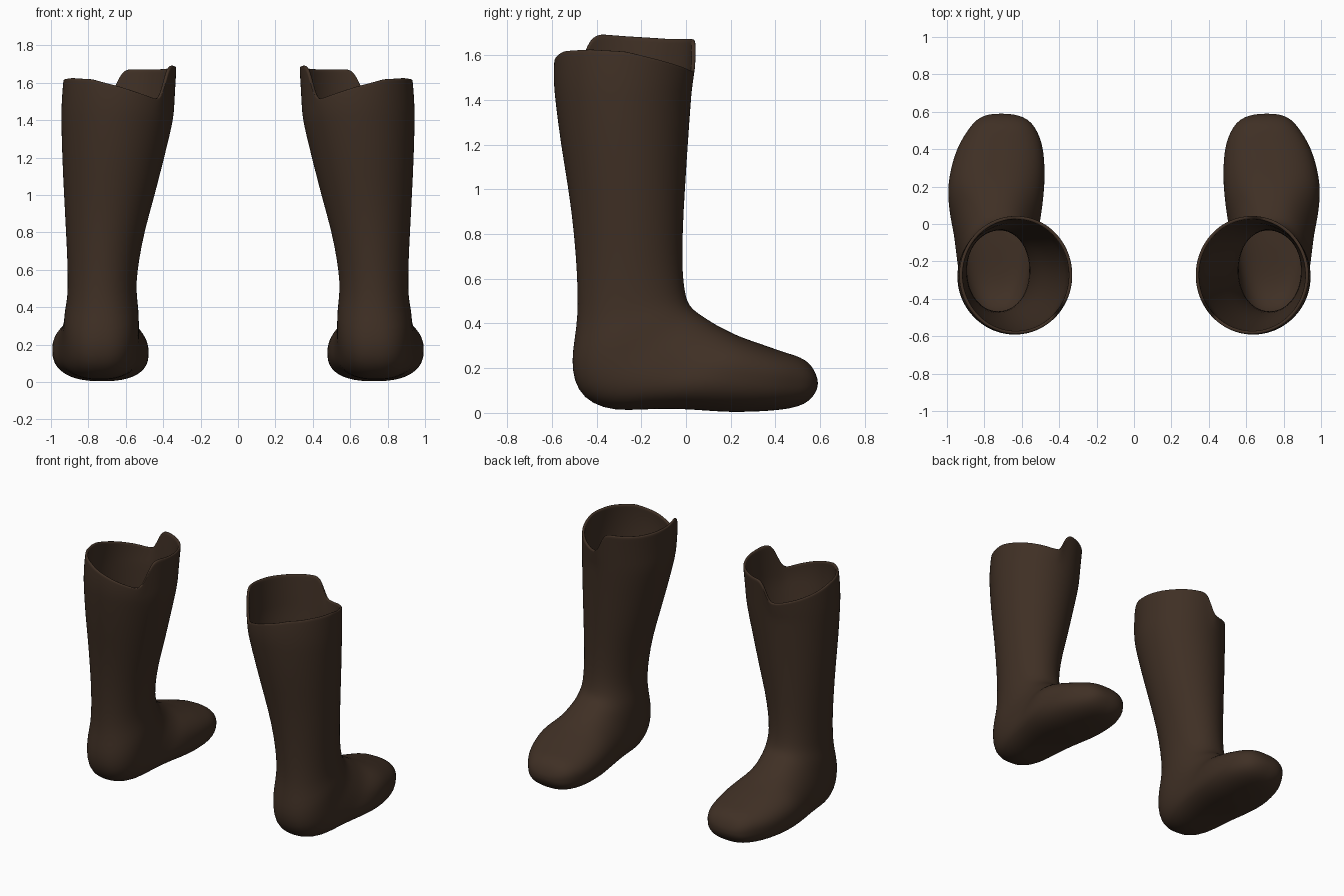
import bpy, bmesh, math

SEG = 72
CAP_CENTRE = (0.71, 0.59, 0.133)

leather = bpy.data.materials.new("dark brown leather")
leather.diffuse_color = (0.05, 0.029, 0.018, 1)

# Cross-sections from shaft to toe:
# back/sole point (y, z), front/instep point (y, z), inner x, outer x
SECTIONS = [
    (-.585, 1.40, .022, 1.40, .345, .945),
    (-.560, 1.20, .008, 1.20, .395, .940),
    (-.525, 1.00, -.005, 1.00, .445, .930),
    (-.500, .80, -.015, .82, .500, .920),
    (-.487, .62, -.017, .68, .530, .912),
    (-.483, .48, -.012, .58, .545, .910),
    (-.490, .38, .000, .515, .540, .912),
    (-.507, .28, .015, .480, .532, .925),
    (-.510, .19, .040, .455, .530, .930),
    (-.485, .10, .070, .435, .530, .935),
    (-.420, .04, .100, .415, .528, .945),
    (-.320, .01, .140, .390, .520, .955),
    (-.200, .015, .180, .370, .512, .965),
    (-.080, .020, .220, .350, .495, .985),
    (.050, .014, .270, .330, .483, .997),
    (.180, .003, .330, .310, .476, .987),
    (.290, .005, .400, .285, .480, .965),
    (.390, .010, .460, .265, .490, .935),
    (.470, .020, .510, .250, .515, .895),
    (.530, .038, .550, .225, .545, .860),
    (.570, .072, .575, .190, .590, .820),
    (.588, .110, .588, .155, .650, .770),
]

# Rim height by angle: low outer edge, raised flap on the inner side
RIM = [(0, 1.618), (45, 1.56), (70, 1.53), (82, 1.53), (86, 1.58), (92, 1.66),
       (98, 1.672), (140, 1.672), (180, 1.685), (203, 1.695), (211, 1.665),
       (222, 1.53), (228, 1.51), (270, 1.58), (300, 1.62), (330, 1.627), (360, 1.618)]


def rim_height(deg):
    for (a, za), (b, zb) in zip(RIM, RIM[1:]):
        if a <= deg <= b:
            return za + (zb - za) * (deg - a) / (b - a)


def spow(v, p):
    return math.copysign(abs(v) ** p, v)


def ring(sec, power):
    """Superellipse spanning the back and front points of a section."""
    by, bz, fy, fz, x0, x1 = sec
    pts = []
    for j in range(SEG):
        a = math.tau * j / SEG
        c, s = spow(math.cos(a), power), spow(math.sin(a), power)
        pts.append(((x0 + x1) / 2 + (x1 - x0) / 2 * c,
                    (by + fy) / 2 + (fy - by) / 2 * s,
                    (bz + fz) / 2 + (fz - bz) / 2 * s))
    return pts


def boot_rings():
    rings = []
    # Upper shaft stretched to the shaped rim
    for t in (1, .95, .75, .5, .25):
        flat = ring((-.585 - .007 * math.sin(math.pi * t * .8), 0, .022 + .022 * t, 0,
                     .345 - .016 * t, .945 - .012 * t * t), 1)
        rings.append([(x, y, 1.4 + (rim_height(360 * j / SEG) - 1.4) * t)
                      for j, (x, y, z) in enumerate(flat)])
    # Leg, ankle and foot, gradually squarer towards the foot
    for i, sec in enumerate(SECTIONS):
        rings.append(ring(sec, 1 - .18 * min(1, max(0, (i - 4) / 5))))
    return rings


def make_boot(name, side):
    bm = bmesh.new()
    rows = [[bm.verts.new((side * x, y, z)) for x, y, z in r] for r in boot_rings()]

    def face(*vs):
        bm.faces.new(vs if side > 0 else vs[::-1]).smooth = True

    for top, low in zip(rows, rows[1:]):
        for j in range(SEG):
            k = (j + 1) % SEG
            face(top[j], low[j], low[k], top[k])
    # Toe cap
    x, y, z = CAP_CENTRE
    tip = bm.verts.new((side * x, y, z))
    for j in range(SEG):
        face(rows[-1][j], tip, rows[-1][(j + 1) % SEG])
    me = bpy.data.meshes.new(name)
    bm.to_mesh(me)
    bm.free()
    me.materials.append(leather)
    ob = bpy.data.objects.new(name, me)
    bpy.context.collection.objects.link(ob)
    # Leather thickness and soft rolled rim
    wall = ob.modifiers.new("wall", 'SOLIDIFY')
    wall.thickness = 0.018
    wall.offset = -1
    soft = ob.modifiers.new("soft", 'SUBSURF')
    soft.levels = soft.render_levels = 1


make_boot("right_boot", 1)
make_boot("left_boot", -1)
